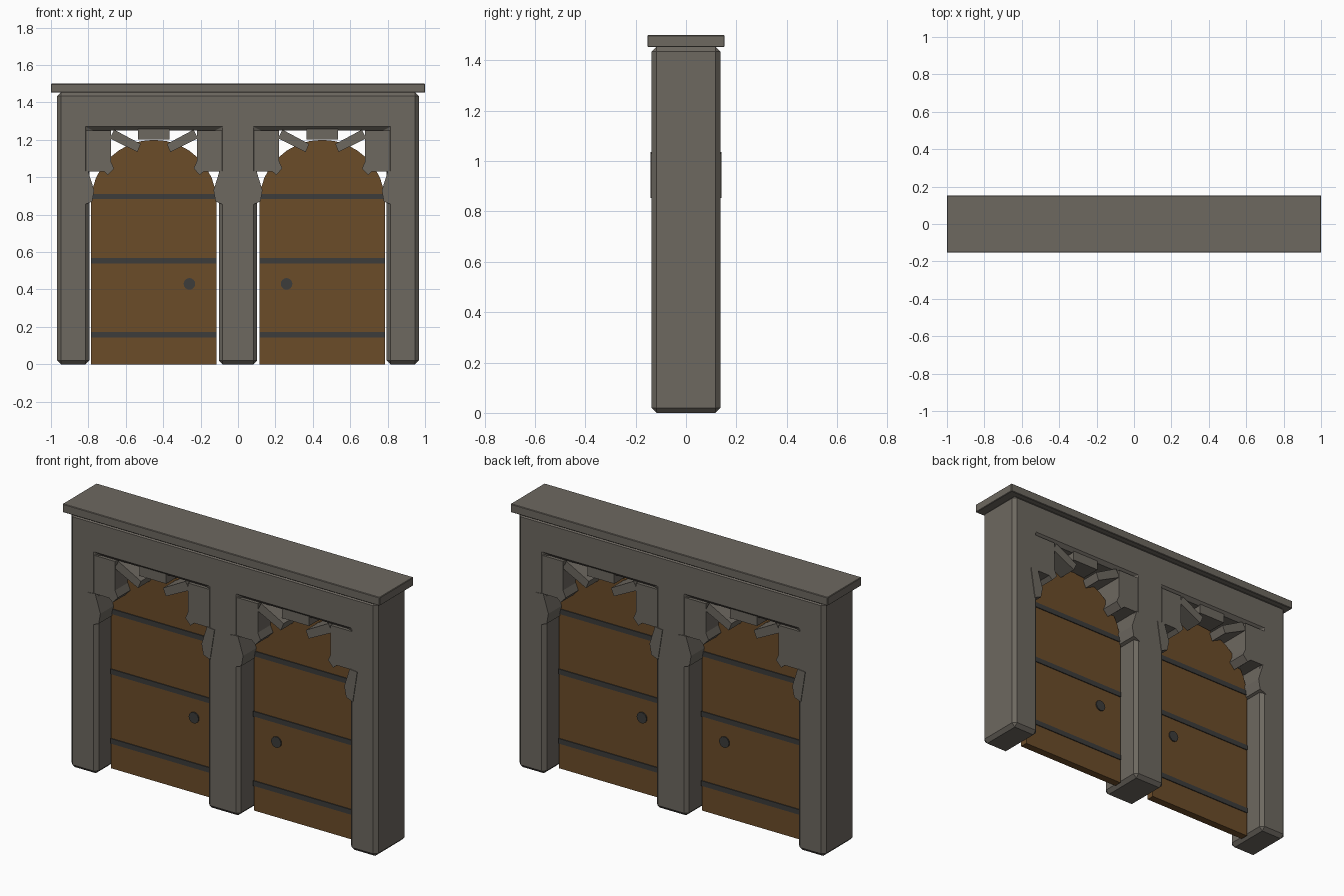
import bpy, bmesh, math

if "Cube" in bpy.data.objects:
    bpy.data.objects.remove(bpy.data.objects["Cube"])


def material(name, rgb):
    m = bpy.data.materials.new(name)
    m.diffuse_color = (*rgb, 1)
    m.use_nodes = True
    m.node_tree.nodes["Principled BSDF"].inputs["Base Color"].default_value = m.diffuse_color
    return m


stone = material("grey_stone", (0.153, 0.138, 0.117))
wood = material("brown_wood", (0.147, 0.072, 0.022))
iron = material("dark_iron", (0.045, 0.045, 0.043))


def finish(name, bm, mat, bevel=0.0):
    bmesh.ops.recalc_face_normals(bm, faces=bm.faces[:])
    if bevel:
        bmesh.ops.bevel(bm, geom=bm.edges[:], offset=bevel, segments=1,
                        profile=0.5, affect='EDGES')
    me = bpy.data.meshes.new(name)
    bm.to_mesh(me)
    bm.free()
    me.materials.append(mat)
    ob = bpy.data.objects.new(name, me)
    bpy.context.collection.objects.link(ob)
    return ob


def prism(name, points, depth, mat, bevel=0.0):
    """Extrude an x-z outline symmetrically to y = -depth and +depth."""
    bm = bmesh.new()
    front = [bm.verts.new((x, -depth, z)) for x, z in points]
    back = [bm.verts.new((x, depth, z)) for x, z in points]
    bm.faces.new(front)
    bm.faces.new(back[::-1])
    n = len(points)
    for i in range(n):
        j = (i + 1) % n
        bm.faces.new((front[j], front[i], back[i], back[j]))
    return finish(name, bm, mat, bevel)


def box(name, x0, x1, z0, z1, depth, mat, bevel=0.0):
    return prism(name, [(x0, z0), (x1, z0), (x1, z1), (x0, z1)], depth, mat, bevel)


# Cap slab and one-piece frame: three posts joined by a lintel
box("cap_slab", -1, 1, 1.452, 1.5, 0.153, stone, 0.003)
right_half = [(0.102, 0), (0.102, 1.25), (0.795, 1.25), (0.795, 0),
              (0.967, 0), (0.967, 1.454)]
prism("stone_frame", right_half + [(-x, z) for x, z in reversed(right_half)],
      0.137, stone, 0.02)

# Half-arch stone outlines: (distance from arch centre, height), half depth
STONES = {
    "springer_stone": ([(0.372, 0.853), (0.33, 0.87), (0.319, 0.93),
                        (0.352, 1.035), (0.40, 1.03)], 0.141),
    "corner_stone": ([(0.365, 1.032), (0.268, 1.032), (0.245, 1.012),
                      (0.213, 1.047), (0.23, 1.085), (0.23, 1.25),
                      (0.365, 1.25)], 0.136),
    "shoulder_stone": ([(0.088, 1.135), (0.236, 1.208),
                        (0.212, 1.254), (0.07, 1.178)], 0.132),
}

for side, cx in (("left", -0.45), ("right", 0.45)):
    # Arch stones, mirrored about the arch centre
    for name, (outline, depth) in STONES.items():
        for half, s in (("a", -1), ("b", 1)):
            prism(f"{side}_{name}_{half}", [(cx + s * u, z) for u, z in outline],
                  depth, stone)
    box(side + "_keystone", cx - 0.085, cx + 0.085, 1.203, 1.258, 0.125, stone)

    # Thin round-topped door
    outline = [(cx - 0.335, 0), (cx + 0.335, 0)]
    for i in range(17):
        a = math.pi * i / 16
        outline.append((cx + 0.335 * math.cos(a), 0.87 + 0.33 * math.sin(a)))
    prism(side + "_door", outline, 0.022, wood)

    # Iron straps across both faces
    for i, z in enumerate((0.157, 0.553, 0.897)):
        half = 0.336 if z < 0.88 else 0.333
        box(f"{side}_strap_{i + 1}", cx - half, cx + half,
            z - 0.0145, z + 0.0145, 0.027, iron)

    # Door knob running through to both faces
    kx = math.copysign(0.26, cx)
    prism(side + "_knob", [(kx + 0.031 * math.cos(math.tau * i / 16),
                            0.43 + 0.031 * math.sin(math.tau * i / 16))
                           for i in range(16)], 0.029, iron)
